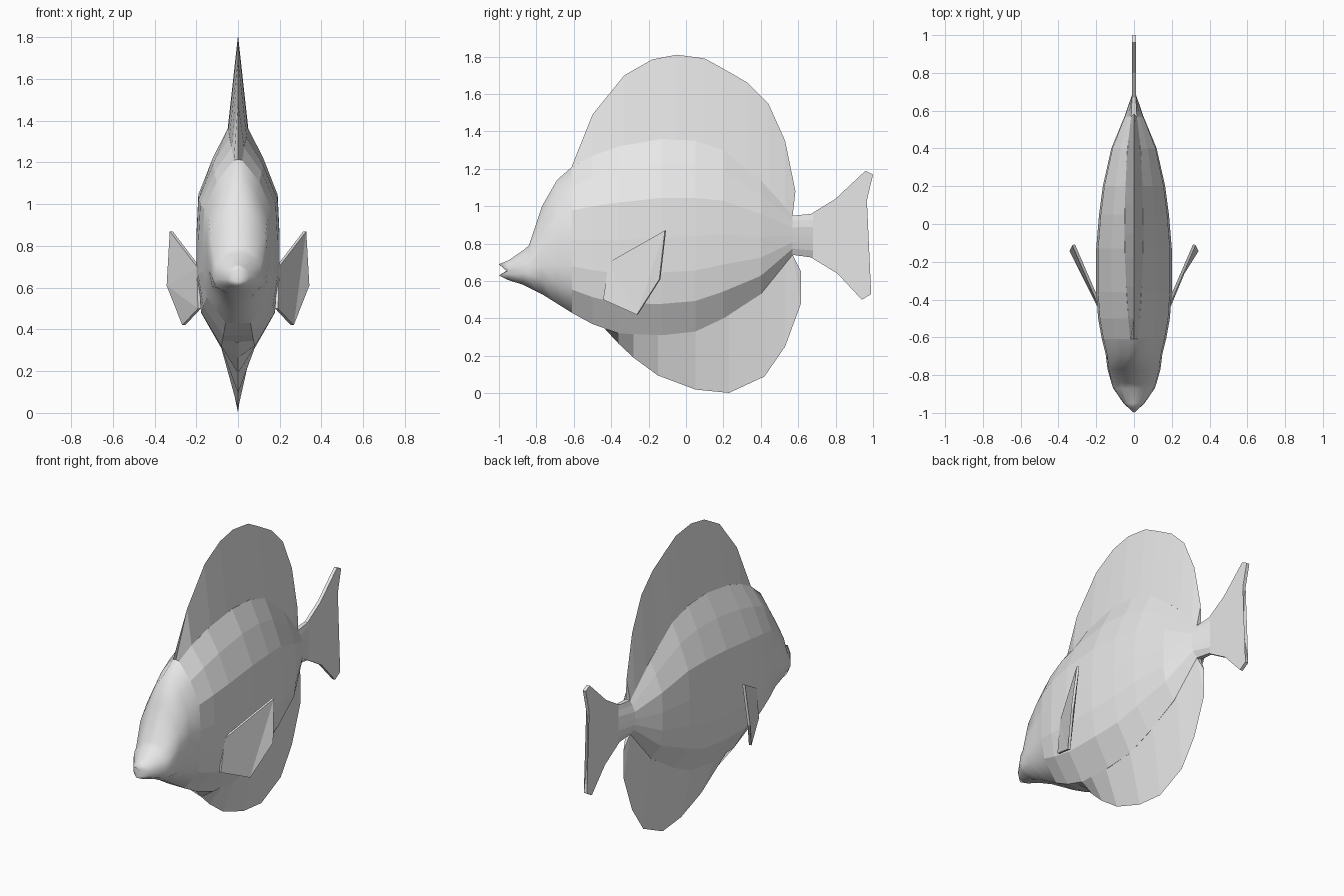
import bpy, bmesh
from mathutils import Vector

if "Cube" in bpy.data.objects:
    bpy.data.objects.remove(bpy.data.objects["Cube"])

grey = bpy.data.materials.new("pale grey")
grey.diffuse_color = (0.8, 0.8, 0.8, 1)
grey.use_nodes = True
grey.node_tree.nodes["Principled BSDF"].inputs["Base Color"].default_value = grey.diffuse_color


def finish(name, bm, smooth=lambda f: False):
    bmesh.ops.remove_doubles(bm, verts=bm.verts[:], dist=0.0005)
    bmesh.ops.recalc_face_normals(bm, faces=bm.faces[:])
    for f in bm.faces:
        f.smooth = smooth(f)
    me = bpy.data.meshes.new(name)
    bm.to_mesh(me)
    bm.free()
    me.materials.append(grey)
    ob = bpy.data.objects.new(name, me)
    bpy.context.collection.objects.link(ob)
    return ob


# Body stations: y, bottom z, top z, half width, top half width, bottom half width
STATIONS = [
    (-.95, .605, .71, .055, .01, .015),
    (-.87, .58, .765, .11, .03, .03),
    (-.84, .565, .79, .12, .035, .035),
    (-.77, .53, 1.0, .14, .04, .04),
    (-.69, .48, 1.14, .15, .03, .05),
    (-.61, .43, 1.21, .17, .02, .06),
    (-.50, .37, 1.27, .19, .03, .07),
    (-.36, .32, 1.32, .20, .04, .08),
    (-.13, .31, 1.36, .20, .05, .08),
    (.05, .33, 1.35, .185, .05, .07),
    (.20, .40, 1.30, .165, .045, .06),
    (.40, .53, 1.14, .12, .035, .04),
    (.57, .74, .95, .05, .015, .015),
    (.68, .725, .96, .012, .01, .01),
]


def station(y):
    """Body measures at any y, interpolated between stations."""
    y = min(max(y, STATIONS[0][0]), STATIONS[-1][0])
    for a, b in zip(STATIONS, STATIONS[1:]):
        if y <= b[0]:
            k = (y - a[0]) / (b[0] - a[0])
            return [p + (q - p) * k for p, q in zip(a, b)]


def ring(s):
    y, zb, zt, w, wt, wb = s
    half = [(wt, 1), (max(.6 * w, wt), .87), (.95 * w, .7), (w, .5),
            (w, .32), (.88 * w, .16), (wb, 0)]
    pts = [(0, 1)] + half + [(0, 0)] + [(-x, t) for x, t in reversed(half)]
    return [Vector((x, y, zb + (zt - zb) * t)) for x, t in pts]


# Body and head lofted through the stations
bm = bmesh.new()
rings = [[bm.verts.new(p) for p in ring(s)] for s in STATIONS]
n = len(rings[0])
for a, b in zip(rings, rings[1:]):
    for i in range(n):
        j = (i + 1) % n
        bm.faces.new((a[i], a[j], b[j], b[i]))
bm.faces.new(rings[-1])

# Open mouth: two lips with a notch between them
upper = bm.verts.new((0, -1, .69))
lower = bm.verts.new((0, -1, .63))
notch = bm.verts.new((0, -.96, .655))
front = rings[0]
right, left = 4, n - 4
for i in range(n):
    lip = lower if right <= i < left else upper
    bm.faces.new((front[i], front[(i + 1) % n], lip))
for corner in (front[right], front[left]):
    bm.faces.new((corner, upper, notch))
    bm.faces.new((corner, lower, notch))
body = finish("body", bm, lambda f: f.calc_center_median().y < -.6)
bpy.context.view_layer.objects.active = body
body.select_set(True)


# Wedge fins: broad where they meet the body, sharp at the rim
def wedge_fin(name, rim, top):
    bm = bmesh.new()
    rows = []
    for y, z in rim:
        by = min(y, .57)
        s = station(by)
        bz, w = (s[2], s[4]) if top else (s[1], s[5])
        rows.append([bm.verts.new(p) for p in
                     ((-w, by, bz), (0, y, z), (w, by, bz))])
    for a, b in zip(rows, rows[1:]):
        for i in range(2):
            bm.faces.new((a[i], a[i + 1], b[i + 1], b[i]))
    bm.faces.new(rows[-1])
    finish(name, bm)


wedge_fin("dorsal_fin", [(-.61, 1.215), (-.50, 1.49), (-.33, 1.70), (-.18, 1.785),
                         (-.05, 1.81), (.10, 1.79), (.20, 1.735), (.33, 1.66),
                         (.44, 1.55), (.53, 1.35), (.585, 1.08), (.57, .955)], True)
wedge_fin("belly_fin", [(-.43, .34), (-.36, .265), (-.28, .19), (-.15, .095),
                        (.05, .02), (.23, .002), (.42, .09), (.53, .25),
                        (.615, .48), (.615, .65), (.57, .735)], False)


# Thin plate fins
def plate(name, outline, offset):
    bm = bmesh.new()
    o = Vector(offset)
    sides = [[bm.verts.new(Vector(p) + o * k) for p in outline] for k in (-1, 1)]
    m = len(outline)
    for s in sides:
        bm.faces.new(s)
    for i in range(m):
        j = (i + 1) % m
        bm.faces.new((sides[0][i], sides[0][j], sides[1][j], sides[1][i]))
    bmesh.ops.triangulate(bm, faces=[f for f in bm.faces if len(f.verts) > 4])
    finish(name, bm)


tail = [(.67, .96), (.80, 1.04), (.96, 1.19), (1.0, 1.17), (.955, .98),
        (.955, .72), (.99, .53), (.94, .50), (.81, .64), (.67, .725)]
plate("tail_fin", [(0, y, z) for y, z in tail], (.01, 0, 0))

pectoral = [(.19, -.41, .70), (.32, -.11, .87), (.335, -.14, .61),
            (.26, -.26, .42), (.185, -.44, .50)]
for side, name in ((1, "right_pectoral_fin"), (-1, "left_pectoral_fin")):
    plate(name, [(side * x, y, z) for x, y, z in pectoral], (side * .007, -.003, 0))

bpy.ops.object.select_all(action='DESELECT')
